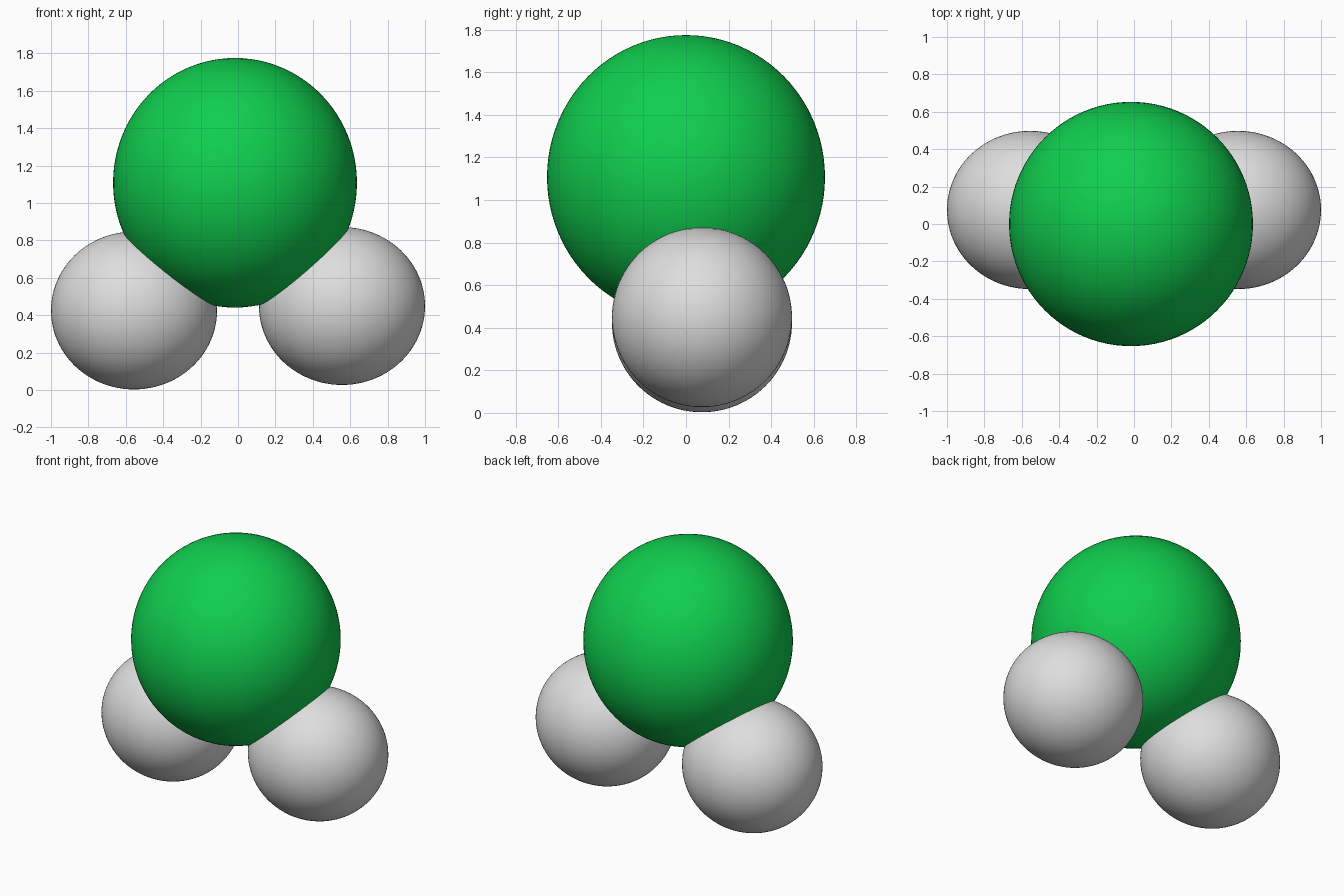
import bpy

if "Cube" in bpy.data.objects:
    bpy.data.objects.remove(bpy.data.objects["Cube"])


def material(name, rgb):
    m = bpy.data.materials.new(name)
    m.diffuse_color = (*rgb, 1.0)
    m.use_nodes = True
    m.node_tree.nodes["Principled BSDF"].inputs["Base Color"].default_value = m.diffuse_color
    return m


def ball(name, centre, radii, mat):
    # Smooth ellipsoid, slightly stretched along the axes
    bpy.ops.mesh.primitive_uv_sphere_add(segments=96, ring_count=48, radius=1, location=centre)
    ob = bpy.context.object
    ob.name = name
    ob.scale = radii
    bpy.ops.object.transform_apply(location=False, rotation=False, scale=True)
    ob.data.materials.append(mat)
    bpy.ops.object.shade_smooth()
    return ob


green = material("green", (0.005, 0.62, 0.077))
light_grey = material("light grey", (0.73, 0.73, 0.73))

# Large central ball
ball("large_ball", (-0.016, 0, 1.108), (0.652, 0.653, 0.667), green)

# Two small balls below, the right one a little higher
for name, x, z in (("small_ball_left", -0.556, 0.425), ("small_ball_right", 0.556, 0.449)):
    ball(name, (x, 0.075, z), (0.444, 0.423, 0.422), light_grey)
